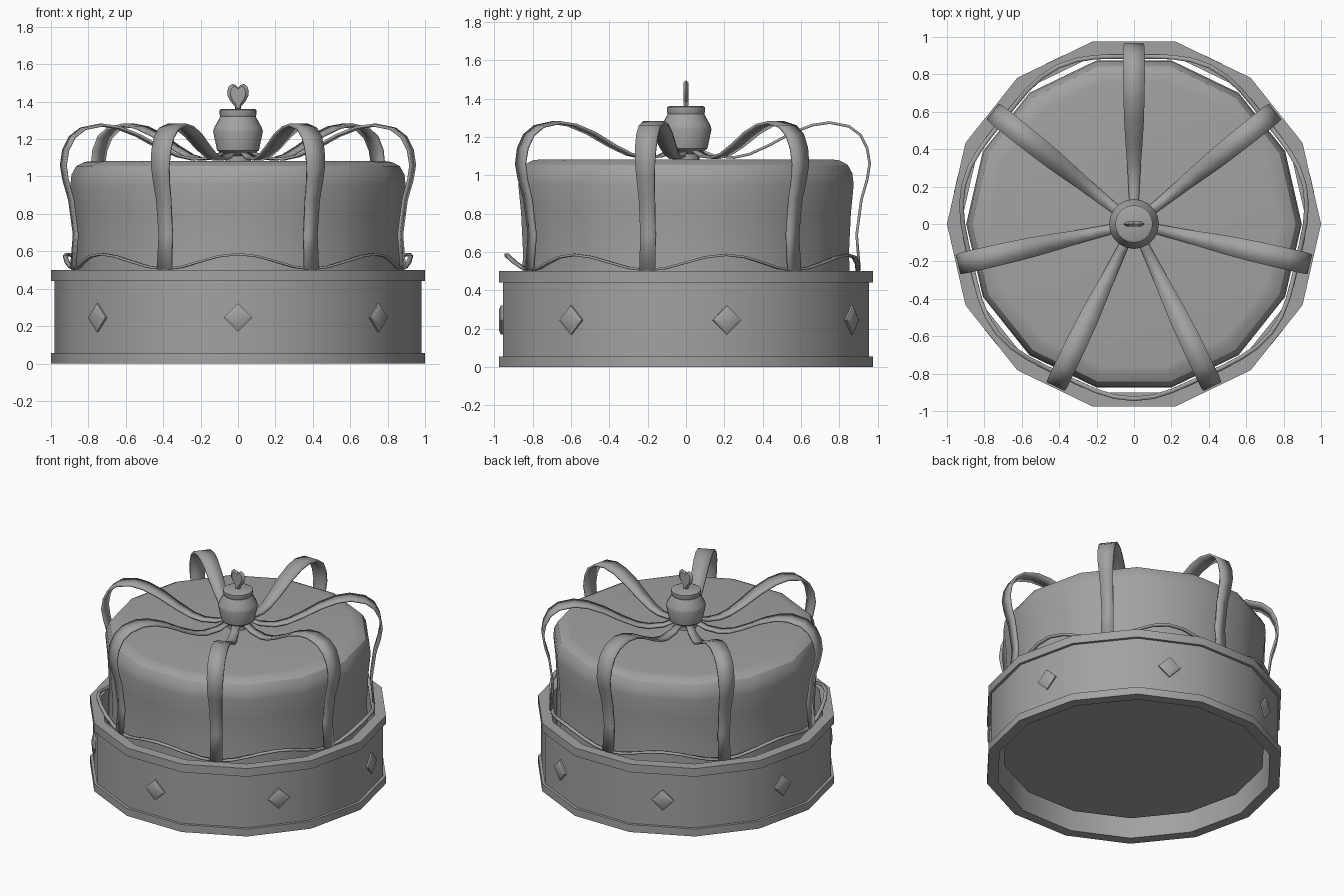
import bpy, bmesh, math
from mathutils import Vector

if "Cube" in bpy.data.objects:
    bpy.data.objects.remove(bpy.data.objects["Cube"])

GREY = (0.36, 0.36, 0.36, 1)
grey = bpy.data.materials.new("grey metal")
grey.use_nodes = True
grey.diffuse_color = GREY
grey.node_tree.nodes["Principled BSDF"].inputs["Base Color"].default_value = GREY

ARMS = 7
SIDES = 2 * ARMS
STEP = math.tau / ARMS


def finish(name, bm, thickness=0):
    """Turn a bmesh into a smooth-shaded object, optionally thickened."""
    bmesh.ops.recalc_face_normals(bm, faces=bm.faces)
    mesh = bpy.data.meshes.new(name)
    bm.to_mesh(mesh)
    bm.free()
    mesh.materials.append(grey)
    obj = bpy.data.objects.new(name, mesh)
    bpy.context.collection.objects.link(obj)
    bpy.ops.object.select_all(action='DESELECT')
    obj.select_set(True)
    bpy.context.view_layer.objects.active = obj
    bpy.ops.object.shade_smooth_by_angle(angle=math.radians(32))
    if thickness:
        solid = obj.modifiers.new("Thickness", 'SOLIDIFY')
        solid.thickness = thickness
        solid.offset = 0
    return obj


def bridge(bm, a, b):
    for i in range(len(a)):
        j = (i + 1) % len(a)
        bm.faces.new((a[i], a[j], b[j], b[i]))


def lathe(name, profile, sides, closed=False):
    """Spin (radius, height) points; closed joins the last ring to the first."""
    bm = bmesh.new()
    rings = [[bm.verts.new((r * math.cos(math.tau * i / sides),
                            r * math.sin(math.tau * i / sides), z))
              for i in range(sides)] for r, z in profile]
    for a, b in zip(rings, rings[1:]):
        bridge(bm, a, b)
    if closed:
        bridge(bm, rings[-1], rings[0])
    else:
        bm.faces.new(rings[0])
        bm.faces.new(rings[-1])
    return finish(name, bm)


# Base band with a raised lip at top and bottom
lathe("base_band", [(0.925, 0), (1, 0), (1, 0.055), (0.98, 0.055), (0.98, 0.44),
                    (1, 0.44), (1, 0.5), (0.925, 0.5)], SIDES, closed=True)

# Soft cap inside the band
lathe("cap", [(0.885, 0.13), (0.872, 0.6), (0.882, 0.8), (0.897, 0.95), (0.89, 1.01),
              (0.865, 1.055), (0.82, 1.078), (0.78, 1.083)], SIDES)

# Knob on top
lathe("knob", [(0.07, 1.07), (0.07, 1.11), (0.112, 1.14), (0.133, 1.24), (0.128, 1.26),
               (0.095, 1.32), (0.1, 1.335), (0.1, 1.355), (0.085, 1.362)], 20)

# Arched ribbons: radius, height, width along the path
path = [(0.905, 0.505, 0.085), (0.89, 0.69, 0.08), (0.915, 0.875, 0.085),
        (0.945, 0.98, 0.095), (0.958, 1.06, 0.105), (0.945, 1.14, 0.112),
        (0.91, 1.21, 0.115), (0.85, 1.255, 0.115), (0.75, 1.275, 0.115),
        (0.66, 1.262, 0.112), (0.55, 1.22, 0.105), (0.43, 1.155, 0.09),
        (0.33, 1.11, 0.075), (0.25, 1.093, 0.065), (0.15, 1.1, 0.055),
        (0.05, 1.14, 0.05)]
for k in range(ARMS):
    angle = math.pi / 2 + k * STEP
    out = Vector((math.cos(angle), math.sin(angle), 0))
    side = Vector((-out.y, out.x, 0))
    bm = bmesh.new()
    rows = []
    for r, z, w in path:
        mid = out * r + Vector((0, 0, z))
        rows.append([bm.verts.new(mid + side * s * w / 2) for s in (-1, 1)])
    for a, b in zip(rows, rows[1:]):
        bm.faces.new((a[0], a[1], b[1], b[0]))
    finish(f"arch_{k + 1}", bm, 0.014)

# Wavy trim that rises and flares between the ribbons
bm = bmesh.new()
COUNT = ARMS * 8
inner, outer = [], []
for i in range(COUNT):
    angle = -math.pi / 2 + math.tau * i / COUNT
    wave = (1 + math.cos(ARMS * (angle + math.pi / 2))) / 2
    for ring, shift in ((inner, -0.012), (outer, 0.012)):
        r = 0.895 + 0.04 * wave + shift
        ring.append(bm.verts.new((r * math.cos(angle), r * math.sin(angle),
                                  0.505 + 0.08 * wave)))
bridge(bm, inner, outer)
finish("wavy_trim", bm, 0.012)

# Diamond studs around the band
for k in range(ARMS):
    angle = -math.pi / 2 + k * STEP
    out = Vector((math.cos(angle), math.sin(angle), 0))
    side = Vector((-out.y, out.x, 0))
    centre = Vector((0, 0, 0.245))
    bm = bmesh.new()
    rings = []
    for size, depth in ((0.076, 0.945), (0.076, 0.966), (0.052, 0.976)):
        rings.append([bm.verts.new(centre + out * depth + side * size * a
                                   + Vector((0, 0, size * b)))
                      for a, b in ((1, 0), (0, 1), (-1, 0), (0, -1))])
    for a, b in zip(rings, rings[1:]):
        bridge(bm, a, b)
    bm.faces.new(rings[0])
    bm.faces.new(rings[-1])
    finish(f"diamond_stud_{k + 1}", bm)

# Heart finial: mirrored outline, thin at the rim and fuller in the middle
half = [(0.015, 1.35), (0.017, 1.375), (0.042, 1.405), (0.055, 1.43), (0.058, 1.455),
        (0.05, 1.482), (0.032, 1.495), (0.014, 1.49)]
outline = half + [(0, 1.475)] + [(-x, z) for x, z in reversed(half)]
bm = bmesh.new()
rim = [bm.verts.new((x, 0, z)) for x, z in outline]
for sign in (-1, 1):
    face = [bm.verts.new((x * 0.7, sign * 0.013, 1.43 + (z - 1.43) * 0.8))
            for x, z in outline]
    bridge(bm, rim, face)
    bm.faces.new(face)
finish("heart_finial", bm)
